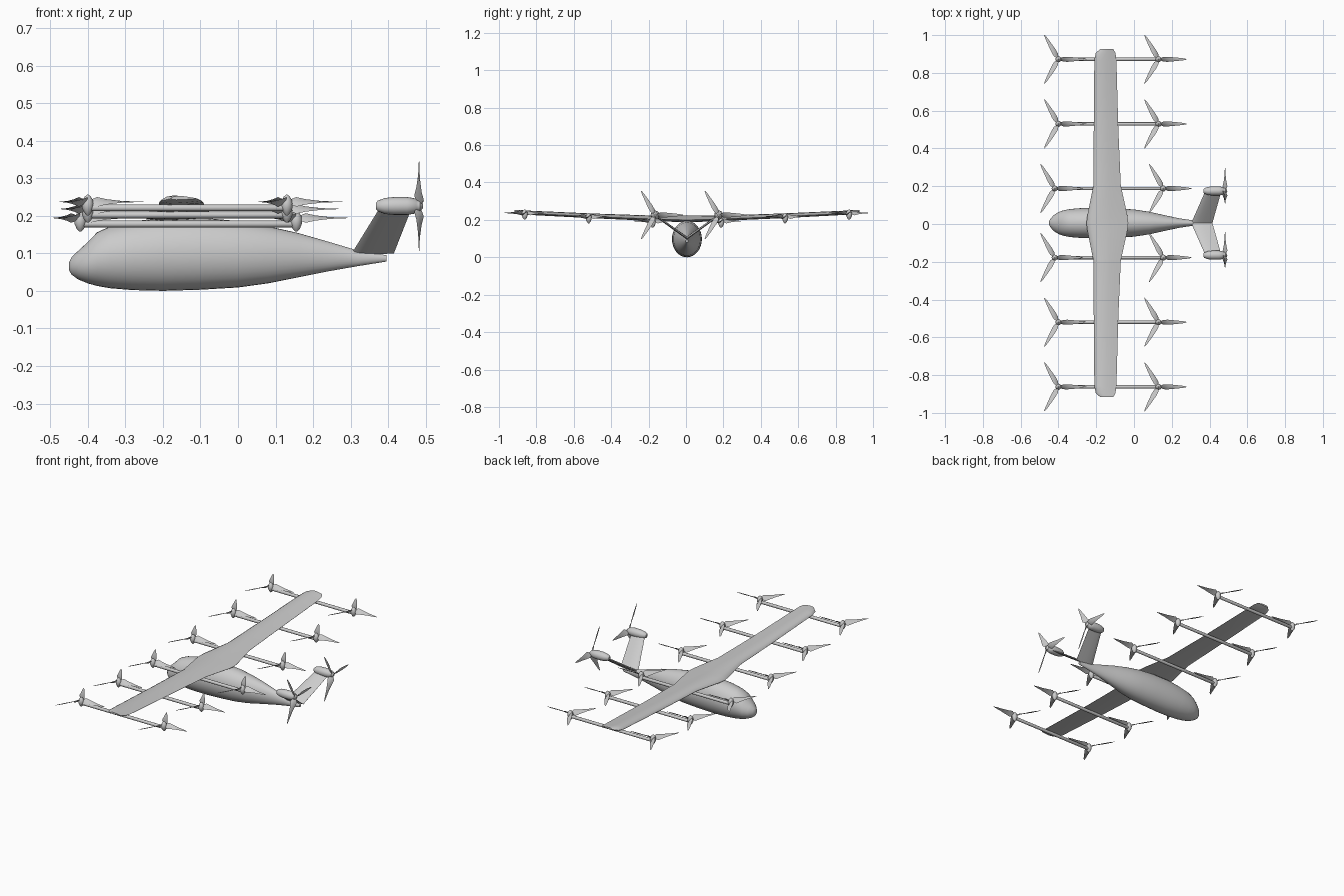
import bpy, bmesh, math
from mathutils import Matrix, Vector

cube = bpy.data.objects.get("Cube")
if cube:
    bpy.data.objects.remove(cube)

grey = bpy.data.materials.new("light grey")
grey.use_nodes = True
COLOUR = (0.6, 0.6, 0.6, 1)
grey.diffuse_color = COLOUR
grey.node_tree.nodes["Principled BSDF"].inputs["Base Color"].default_value = COLOUR

MID = 0.005  # plane of symmetry in y


def make(name, bm, angle=40):
    bmesh.ops.recalc_face_normals(bm, faces=bm.faces)
    mesh = bpy.data.meshes.new(name)
    bm.to_mesh(mesh)
    bm.free()
    mesh.materials.append(grey)
    ob = bpy.data.objects.new(name, mesh)
    bpy.context.collection.objects.link(ob)
    bpy.ops.object.select_all(action='DESELECT')
    ob.select_set(True)
    bpy.context.view_layer.objects.active = ob
    bpy.ops.object.shade_smooth_by_angle(angle=math.radians(angle))
    return ob


def loft(bm, rings):
    """Skin a list of closed rings and cap both ends."""
    loops = [[bm.verts.new(p) for p in ring] for ring in rings]
    n = len(loops[0])
    for a, b in zip(loops, loops[1:]):
        for i in range(n):
            j = (i + 1) % n
            bm.faces.new((a[i], a[j], b[j], b[i]))
    bm.faces.new(loops[0])
    bm.faces.new(loops[-1])


def lathe(bm, profile, matrix, sides=12):
    """Turn (height, radius) pairs about the local z axis."""
    rings = []
    for h, r in profile:
        rings.append([matrix @ Vector((r * math.cos(t), r * math.sin(t), h))
                      for t in (math.tau * i / sides for i in range(sides))])
    loft(bm, rings)


# Chord fraction and thickness fraction around a closed wing section
FOIL = [(0, 0), (.03, .35), (.12, .75), (.3, 1), (.55, .8), (.8, .4), (1, .03),
        (1, -.03), (.8, -.2), (.5, -.4), (.2, -.5), (.04, -.3)]


def foil_ring(front, back, y, z, thick, up=Vector((0, 0, 1))):
    return [Vector((front + (back - front) * c, y, z)) + up * thick * t for c, t in FOIL]


def blades(bm, matrix):
    """Three tapered, twisted blades spinning about local z."""
    for k in range(3):
        spin = matrix @ Matrix.Rotation(math.tau * k / 3, 4, 'Z')
        rings = []
        for r, chord, twist in [(.008, .014, 55), (.025, .036, 45), (.05, .03, 28),
                                (.09, .02, 14), (.13, .011, 8), (.149, .003, 6)]:
            turn = spin @ Matrix.Translation((r, 0, 0)) @ Matrix.Rotation(math.radians(twist), 4, 'X')
            rings.append([turn @ Vector((0, chord * a, chord * b))
                          for a, b in [(-.5, 0), (-.2, .07), (.2, .05), (.5, 0), (.2, -.04), (-.2, -.04)]])
        loft(bm, rings)


# Fuselage: x, top, bottom, half width
stations = [(-.45, .075, .055, .008), (-.443, .09, .043, .022), (-.425, .107, .03, .042),
            (-.40, .13, .02, .058), (-.375, .156, .013, .067), (-.34, .172, .007, .074),
            (-.28, .185, .002, .079), (-.2, .195, 0, .08), (-.1, .195, .003, .078),
            (0, .186, .009, .072), (.08, .172, .02, .06), (.16, .154, .036, .042),
            (.24, .131, .052, .025), (.32, .107, .066, .013), (.395, .095, .078, .007)]
bm = bmesh.new()
rings = []
for x, top, bottom, half in stations:
    mid, h = (top + bottom) / 2, (top - bottom) / 2
    rings.append([Vector((x, MID + half * math.cos(t), mid + h * math.sin(t)))
                  for t in (math.tau * i / 32 for i in range(32))])
loft(bm, rings)
make("fuselage", bm)

# Main wing: span, front, back, height, thickness
half_wing = [(.04, -.247, -.035, .2, .024), (.2, -.215, -.07, .205, .019),
             (.5, -.213, -.083, .217, .017), (.86, -.21, -.093, .235, .015),
             (.9, -.203, -.098, .24, .014), (.922, -.178, -.11, .246, .007)]
bm = bmesh.new()
rings = [foil_ring(f, b, MID - s, z, t) for s, f, b, z, t in reversed(half_wing)]
rings.append(foil_ring(-.252, -.03, MID, .199, .024))
rings += [foil_ring(f, b, MID + s, z, t) for s, f, b, z, t in half_wing]
loft(bm, rings)
make("wing", bm)

# Lift booms with a rotor at each end: span, front x, rear x, height
for label, span, front, rear, z in [("inner", .183, -.42, .155, .178),
                                    ("middle", .525, -.4, .13, .202),
                                    ("outer", .867, -.4, .13, .221)]:
    for side, word in ((1, "left"), (-1, "right")):
        y = MID + side * span
        bm = bmesh.new()
        along = Matrix.Translation((front, y, z)) @ Matrix.Rotation(math.pi / 2, 4, 'Y')
        length = rear - front
        lathe(bm, [(-.012, .004), (0, .009), (length, .009), (length + .012, .004)], along)
        make(f"{label}_boom_{word}", bm)
        for x, end in ((front, "front"), (rear, "rear")):
            place = Matrix.Translation((x, y, z))
            bm = bmesh.new()
            lathe(bm, [(-.02, .003), (-.012, .01), (0, .015), (.012, .016), (.022, .013),
                       (.03, .008), (.035, .002)], place)
            make(f"{label}_{end}_motor_{word}", bm)
            bm = bmesh.new()
            blades(bm, place @ Matrix.Translation((0, 0, .016)))
            make(f"{label}_{end}_rotor_{word}", bm)

# V tail, with a pod and pusher propeller on each tip
for side, word in ((1, "left"), (-1, "right")):
    slope = Vector((0, -side * .6, .8))
    bm = bmesh.new()
    loft(bm, [foil_ring(.303, .415, MID, .1, .009, slope),
              foil_ring(.378, .463, MID + side * .17, .222, .007, slope)])
    make(f"tail_fin_{word}", bm)
    place = Matrix.Translation((.43, MID + side * .17, .226)) @ Matrix.Rotation(math.pi / 2, 4, 'Y')
    bm = bmesh.new()
    lathe(bm, [(-.063, .008), (-.058, .014), (-.04, .021), (-.015, .024), (.02, .024),
               (.042, .02), (.046, .016), (.054, .015), (.062, .006)], place, 16)
    make(f"tail_pod_{word}", bm)
    bm = bmesh.new()
    blades(bm, place @ Matrix.Translation((0, 0, .052)) @ Matrix.Rotation(math.pi / 2, 4, 'Z'))
    make(f"tail_propeller_{word}", bm)
